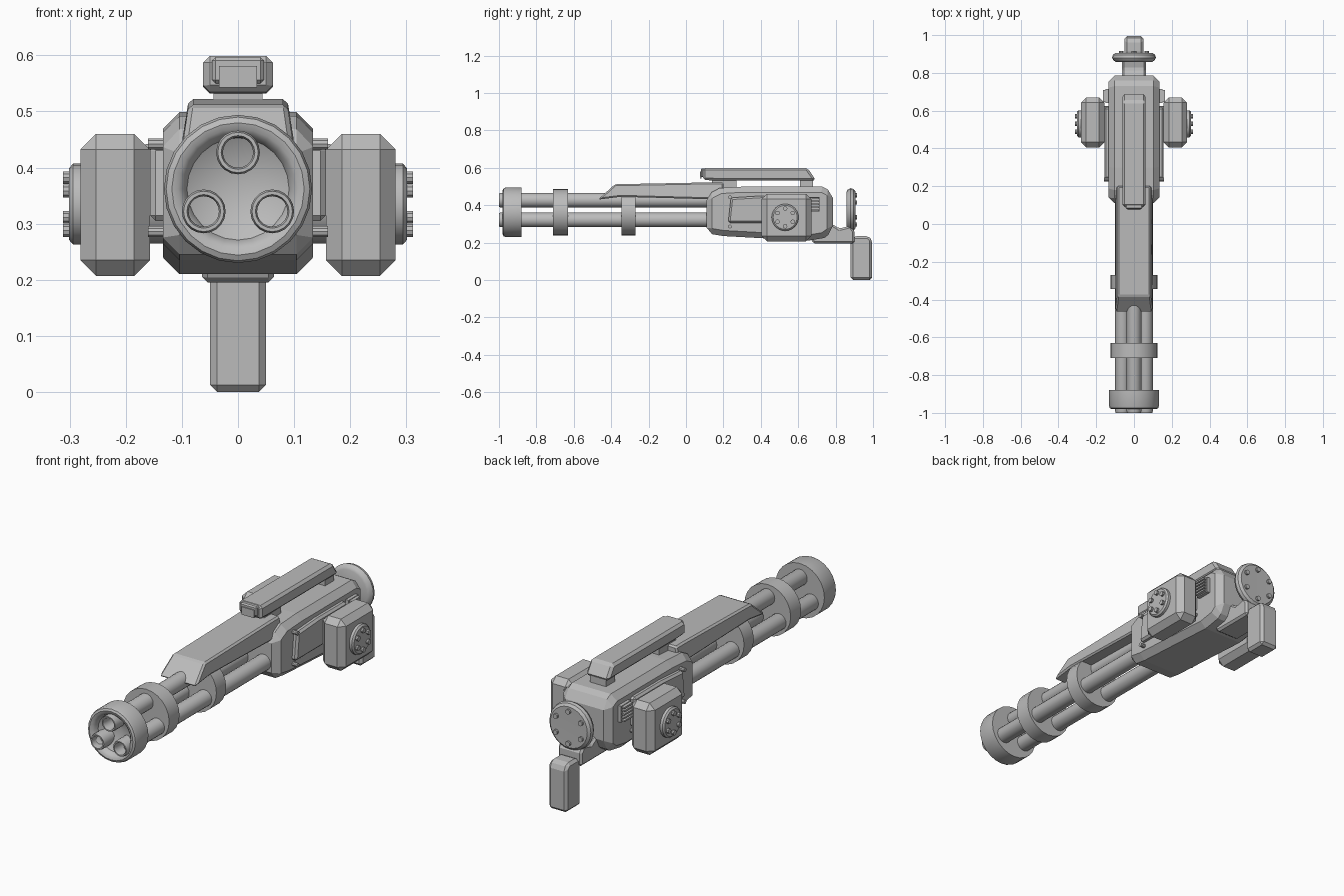
import bpy, bmesh, math
from mathutils import Vector

old = bpy.data.objects.get("Cube")
if old:
    bpy.data.objects.remove(old, do_unlink=True)

grey = bpy.data.materials.new("plain grey")
grey.use_nodes = True
GREY = (0.5, 0.5, 0.5, 1)
grey.diffuse_color = GREY
grey.node_tree.nodes["Principled BSDF"].inputs["Base Color"].default_value = GREY


def finish(name, bm, smooth=False):
    bmesh.ops.recalc_face_normals(bm, faces=bm.faces)
    mesh = bpy.data.meshes.new(name)
    bm.to_mesh(mesh)
    bm.free()
    mesh.materials.append(grey)
    ob = bpy.data.objects.new(name, mesh)
    bpy.context.collection.objects.link(ob)
    if smooth:
        bpy.ops.object.select_all(action='DESELECT')
        ob.select_set(True)
        bpy.context.view_layer.objects.active = ob
        bpy.ops.object.shade_smooth_by_angle(angle=math.radians(35))
    return ob


def chamfer(ob, width, segments=1):
    mod = ob.modifiers.new("chamfer", 'BEVEL')
    mod.width, mod.segments = width, segments
    mod.limit_method, mod.angle_limit = 'ANGLE', math.radians(35)
    return ob


def prism(name, profile, x0, x1, bevel=0.0, top_scale=None):
    """Extrude a side profile of (y, z) points from x0 to x1."""
    bm = bmesh.new()
    a = [bm.verts.new((x0, y, z)) for y, z in profile]
    b = [bm.verts.new((x1, y, z)) for y, z in profile]
    bm.faces.new(a)
    bm.faces.new(b[::-1])
    for i in range(len(a)):
        j = (i + 1) % len(a)
        bm.faces.new((a[i], b[i], b[j], a[j]))
    if top_scale:
        limit, factor = top_scale
        for v in bm.verts:
            if v.co.z > limit:
                v.co.x *= factor
    ob = finish(name, bm)
    return chamfer(ob, bevel) if bevel else ob


def box(name, x, y, z, bevel=0.0):
    return prism(name, [(y[0], z[0]), (y[1], z[0]), (y[1], z[1]), (y[0], z[1])],
                 x[0], x[1], bevel)


def lathe(name, profile, centre, axis='y', sides=24):
    """Turn (distance along axis, radius) points around the axis."""
    bm = bmesh.new()
    c = Vector(centre)
    rings = []
    for t, r in profile:
        ring = []
        for i in range(sides if r > 0 else 1):
            a = 2 * math.pi * i / sides
            u, w = r * math.cos(a), r * math.sin(a)
            ring.append(bm.verts.new(c + Vector((u, t, w) if axis == 'y' else (t, u, w))))
        rings.append(ring)
    for p, q in zip(rings, rings[1:]):
        for i in range(sides):
            j = (i + 1) % sides
            if len(p) == 1:
                bm.faces.new((p[0], q[i], q[j]))
            elif len(q) == 1:
                bm.faces.new((p[i], q[0], p[j]))
            else:
                bm.faces.new((p[i], q[i], q[j], p[j]))
    return finish(name, bm, smooth=True)


def rod(name, t0, t1, r, centre, axis='y', sides=12):
    return lathe(name, [(t0, 0), (t0, r), (t1, r), (t1, 0)], centre, axis, sides)


def bolt_circle(name, t0, t1, r, spread, centre, axis):
    for i in range(6):
        a = math.pi / 3 * i + math.pi / 6
        u, w = spread * math.cos(a), spread * math.sin(a)
        off = Vector((u, 0, w)) if axis == 'y' else Vector((0, u, w))
        rod(f"{name}_{i + 1}", t0, t1, r, Vector(centre) + off, axis, 10)


# Barrel cluster: three hollow barrels, front cup and two clamps
AXIS_Z = 0.362
for i, (x, z) in enumerate([(0, 0.427), (-0.061, 0.322), (0.061, 0.322)]):
    lathe(f"barrel_{i + 1}", [(0.15, 0), (0.15, 0.039), (-0.99, 0.039), (-1, 0.036),
                              (-1, 0.03), (-0.99, 0.027), (-0.9, 0.027), (-0.9, 0)],
          (x, 0, z), sides=20)
lathe("muzzle_cup", [(-0.88, 0), (-0.88, 0.132), (-0.965, 0.132), (-0.975, 0.128),
                     (-0.98, 0.118), (-0.977, 0.107), (-0.968, 0.097), (-0.95, 0.091),
                     (-0.9, 0)], (0, 0, AXIS_Z))
rod("middle_clamp", -0.71, -0.63, 0.125, (0, 0, AXIS_Z), sides=24)
rod("rear_clamp", -0.345, -0.27, 0.125, (0, 0, AXIS_Z), sides=24)

# Sloped cover above the barrels
prism("barrel_cover", [(-0.47, 0.43), (-0.35, 0.445), (0.2, 0.43), (0.2, 0.522),
                       (0.13, 0.522), (-0.38, 0.512)],
      -0.1, 0.1, 0.008, top_scale=(0.5, 0.88))

# Main housing
prism("housing", [(0.11, 0.25), (0.11, 0.455), (0.18, 0.492), (0.3, 0.499), (0.73, 0.499),
                  (0.785, 0.47), (0.785, 0.26), (0.74, 0.225), (0.65, 0.21), (0.2, 0.235)],
      -0.134, 0.134, 0.03)

# Top rail with its two feet and a framed front
prism("top_rail", [(0.09, 0.535), (0.09, 0.599), (0.65, 0.599), (0.695, 0.532), (0.15, 0.532)],
      -0.062, 0.062, 0.012)
box("rail_hood", (-0.046, 0.046), (0.08, 0.15), (0.55, 0.597), 0.006)
box("rail_window", (-0.034, 0.034), (0.075, 0.084), (0.543, 0.581))
for name, y0, y1 in (("front_foot", 0.14, 0.27), ("rear_foot", 0.61, 0.68)):
    box(name, (-0.044, 0.044), (y0, y1), (0.48, 0.545))

# Side pods, panels, vents and bolts on both sides
for side, s in (("left", 1), ("right", -1)):
    def span(a, b):
        return (s * a, s * b)

    box(side + "_pod", span(0.157, 0.281), (0.405, 0.67), (0.207, 0.46), 0.028)
    rod(side + "_pod_mount", s * 0.12, s * 0.17, 0.07, (0, 0.53, 0.335), 'x')
    lathe(side + "_pod_disc", [(s * 0.27, 0), (s * 0.27, 0.072), (s * 0.294, 0.072),
                               (s * 0.301, 0.064), (s * 0.301, 0)], (0, 0.53, 0.335), 'x')
    bolt_circle(side + "_pod_bolt", s * 0.295, s * 0.312, 0.012, 0.047, (0, 0.53, 0.335), 'x')
    prism(side + "_panel", [(0.225, 0.305), (0.24, 0.44), (0.4, 0.45), (0.62, 0.45),
                            (0.62, 0.305)], *span(0.12, 0.157), 0.01)
    for i, (y, z) in enumerate([(0.235, 0.442), (0.235, 0.286), (0.615, 0.286)]):
        rod(f"{side}_panel_bolt_{i + 1}", s * 0.12, s * 0.16, 0.01, (0, y, z), 'x', 10)
    box(side + "_vent", span(0.12, 0.15), (0.64, 0.715), (0.365, 0.445))
    for i in range(5):
        z = 0.37 + i * 0.016
        box(f"{side}_vent_fin_{i + 1}", span(0.14, 0.165), (0.645, 0.71), (z, z + 0.008))

# Rear arm, round back plate and hanging handle
prism("rear_arm", [(0.66, 0.24), (0.68, 0.195), (0.9, 0.195), (0.9, 0.26), (0.88, 0.29),
                   (0.82, 0.275), (0.78, 0.3), (0.7, 0.3)], -0.064, 0.064, 0.01)
lathe("back_plate", [(0.858, 0), (0.858, 0.095), (0.865, 0.108), (0.88, 0.116),
                     (0.895, 0.112), (0.905, 0.1), (0.903, 0)], (0, 0, 0.375))
bolt_circle("back_bolt", 0.9, 0.915, 0.012, 0.078, (0, 0, 0.375), 'y')
prism("handle", [(0.88, 0), (0.995, 0), (0.995, 0.215), (0.975, 0.235), (0.9, 0.235),
                 (0.88, 0.215)], -0.05, 0.05, 0.013)
